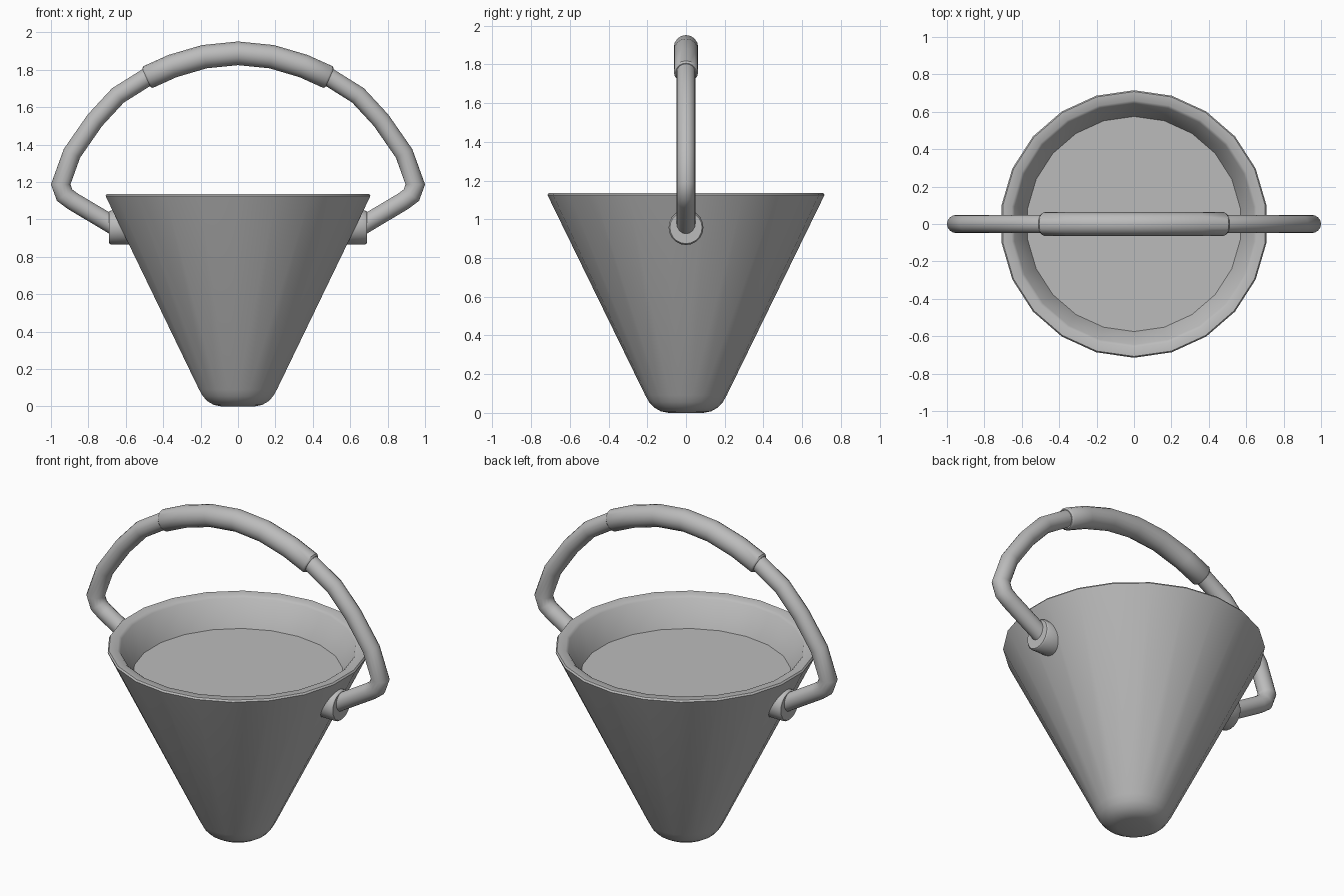
import bpy
import bmesh
import math
from mathutils import Vector

old = bpy.data.objects.get("Cube")
if old:
    bpy.data.objects.remove(old, do_unlink=True)

grey = bpy.data.materials.new("plain grey")
grey.use_nodes = True
grey.diffuse_color = (0.5, 0.5, 0.5, 1)
grey.node_tree.nodes["Principled BSDF"].inputs["Base Color"].default_value = (0.5, 0.5, 0.5, 1)


def loft(name, rings):
    """Skin a list of point rings, cap both ends and shade it."""
    bm = bmesh.new()
    loops = [[bm.verts.new(p) for p in ring] for ring in rings]
    n = len(loops[0])
    for a, b in zip(loops, loops[1:]):
        for i in range(n):
            j = (i + 1) % n
            bm.faces.new((a[i], a[j], b[j], b[i]))
    bm.faces.new(loops[0][::-1])
    bm.faces.new(loops[-1])
    bmesh.ops.recalc_face_normals(bm, faces=bm.faces)
    mesh = bpy.data.meshes.new(name)
    bm.to_mesh(mesh)
    bm.free()
    mesh.materials.append(grey)
    obj = bpy.data.objects.new(name, mesh)
    bpy.context.collection.objects.link(obj)
    bpy.ops.object.select_all(action='DESELECT')
    obj.select_set(True)
    bpy.context.view_layer.objects.active = obj
    bpy.ops.object.shade_smooth_by_angle(angle=math.radians(42))
    return obj


def lathe_ring(r, z, sides=22):
    """Horizontal ring with a corner on the y axis."""
    angles = [math.pi / 2 + math.tau * i / sides for i in range(sides)]
    return [(r * math.cos(a), r * math.sin(a), z) for a in angles]


def tube(name, path, sides=16):
    """Sweep a circle along (x, z, radius) points with mitred joints."""
    pts = [Vector((x, 0, z)) for x, z, r in path]
    side = Vector((0, 1, 0))
    rings = []
    for i, p in enumerate(pts):
        before = (p - pts[i - 1]).normalized() if i else None
        after = (pts[i + 1] - p).normalized() if i + 1 < len(pts) else None
        tangent = ((before or after) + (after or before)).normalized()
        out = tangent.cross(side)
        stretch = 1 / tangent.dot(after or before)
        r = path[i][2]
        rings.append([p + r * (math.cos(a) * side + math.sin(a) * stretch * out)
                      for a in (math.tau * k / sides for k in range(sides))])
    return loft(name, rings)


def mirrored(half):
    """Complete a half path that ends on the centre line."""
    return half + [(-x, z, r) for x, z, r in half[-2::-1]]


# Tapered bucket with rounded foot, thick rim and shallow hollow
profile = [(0.09, 0), (0.13, 0.008), (0.165, 0.028), (0.19, 0.055), (0.21, 0.09),
           (0.709, 1.112), (0.715, 1.126), (0.708, 1.136),
           (0.66, 1.134), (0.645, 1.122), (0.575, 0.97)]
loft("bucket", [lathe_ring(r, z) for r, z in profile])

# Bent handle tube
R = 0.049
arc = [(-0.64, 0.952), (-0.695, 0.985), (-0.885, 1.098), (-0.927, 1.13), (-0.948, 1.187),
       (-0.888, 1.353), (-0.765, 1.53), (-0.642, 1.663), (-0.487, 1.76),
       (-0.35, 1.82), (-0.18, 1.87), (0, 1.888)]
tube("handle", mirrored([(x, z, R) for x, z in arc]))

# Thicker grip over the top of the handle
G = 0.063
grip = [(-0.49, 1.757, 0.054), (-0.481, 1.761, G), (-0.35, 1.82, G),
        (-0.18, 1.87, G), (0, 1.888, G)]
tube("grip", mirrored(grip))


# Handle sockets, their inner ends following the slope of the wall
def socket_ring(x, r, slope, sign):
    ring = []
    for k in range(20):
        a = math.tau * k / 20
        dz = r * math.sin(a)
        ring.append((sign * (x + slope * dz), r * math.cos(a), 0.957 + dz))
    return ring


for label, sign in (("left", 1), ("right", -1)):
    loft(label + "_socket", [socket_ring(0.605, 0.09, 0.48, sign),
                             socket_ring(0.682, 0.09, 0, sign),
                             socket_ring(0.69, 0.083, 0, sign)])
